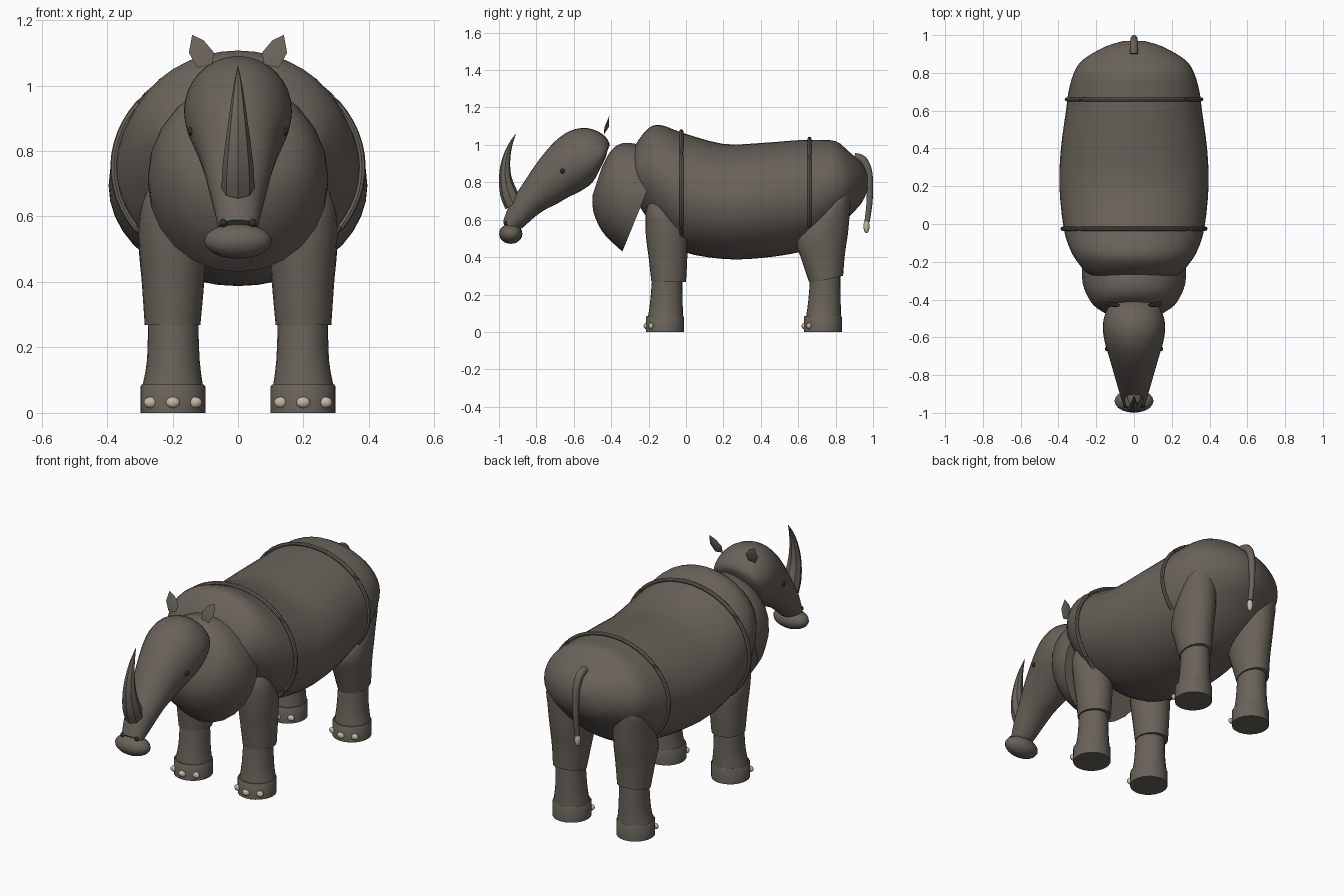
import bpy, bmesh, math
from mathutils import Vector

cube = bpy.data.objects.get("Cube")
if cube:
    bpy.data.objects.remove(cube, do_unlink=True)


def material(name, rgb):
    m = bpy.data.materials.new(name)
    m.use_nodes = True
    m.diffuse_color = (*rgb, 1)
    m.node_tree.nodes["Principled BSDF"].inputs["Base Color"].default_value = (*rgb, 1)
    return m


HIDE = material("grey brown hide", (0.14, 0.122, 0.102))
NAIL = material("pale horn", (0.55, 0.48, 0.37))
DARK = material("dark eye", (0.03, 0.026, 0.022))


def finish(name, bm, mat, angle=40):
    bmesh.ops.recalc_face_normals(bm, faces=bm.faces)
    me = bpy.data.meshes.new(name)
    bm.to_mesh(me)
    bm.free()
    ob = bpy.data.objects.new(name, me)
    bpy.context.collection.objects.link(ob)
    me.materials.append(mat)
    bpy.ops.object.select_all(action="DESELECT")
    ob.select_set(True)
    bpy.context.view_layer.objects.active = ob
    bpy.ops.object.shade_smooth_by_angle(angle=math.radians(angle))
    return ob


def spline(rows, steps):
    """Smooth curve through rows of numbers."""
    rows = [Vector(r) for r in rows]
    out = []
    for i in range(len(rows) - 1):
        a, b = rows[max(i - 1, 0)], rows[i]
        c, d = rows[i + 1], rows[min(i + 2, len(rows) - 1)]
        for k in range(steps):
            t = k / steps
            out.append(b + (c - a) * (t / 2) + (a * 2 - b * 5 + c * 4 - d) * (t * t / 2)
                       + (b * 3 - a - c * 3 + d) * (t ** 3 / 2))
    return out + [rows[-1]]


def skin(name, rings, mat=HIDE, angle=40):
    """Join rings of points into a capped tube."""
    bm = bmesh.new()
    loops = [[bm.verts.new(p) for p in ring] for ring in rings]
    n = len(loops[0])
    for a, b in zip(loops, loops[1:]):
        for i in range(n):
            j = (i + 1) % n
            bm.faces.new((a[i], a[j], b[j], b[i]))
    bm.faces.new(loops[0])
    bm.faces.new(loops[-1])
    return finish(name, bm, mat, angle)


def ellipse(mid, u, v, n):
    return [mid + u * math.cos(math.tau * i / n) + v * math.sin(math.tau * i / n)
            for i in range(n)]


def section(row, n=32):
    """Ring from upper y, z, lower y, z and half width."""
    y0, z0, y1, z1, w = row
    a, b = Vector((0, y0, z0)), Vector((0, y1, z1))
    return ellipse((a + b) / 2, Vector((w, 0, 0)), (a - b) / 2, n)


def loft(name, rows, n=32, steps=3, angle=40):
    return skin(name, [section(r, n) for r in spline(rows, steps)], angle=angle)


def ball(name, pos, size, mat=HIDE):
    bm = bmesh.new()
    bmesh.ops.create_uvsphere(bm, u_segments=20, v_segments=12, radius=1)
    bmesh.ops.scale(bm, vec=size, verts=bm.verts)
    bmesh.ops.translate(bm, vec=pos, verts=bm.verts)
    return finish(name, bm, mat)


def tube(name, path, radii, n=10):
    """Round tube along a list of points."""
    rings = []
    for i, p in enumerate(path):
        d = (path[min(i + 1, len(path) - 1)] - path[max(i - 1, 0)]).normalized()
        side = d.cross(Vector((1, 0, 0)) if abs(d.x) < 0.7 else Vector((0, 1, 0))).normalized()
        rings.append(ellipse(p, side * radii[i], d.cross(side) * radii[i], n))
    return skin(name, rings)


# Barrel body: y, top, bottom, half width
body = [(-0.29, 0.93, 0.80, 0.1), (-0.27, 1.0, 0.71, 0.23), (-0.2, 1.09, 0.6, 0.3),
        (-0.13, 1.105, 0.52, 0.34), (-0.02, 1.065, 0.43, 0.373), (0.2, 1.005, 0.39, 0.395),
        (0.4, 1.01, 0.395, 0.387), (0.6, 1.025, 0.425, 0.36), (0.7, 1.025, 0.465, 0.347),
        (0.8, 1.02, 0.54, 0.318), (0.87, 0.965, 0.615, 0.27), (0.94, 0.9, 0.69, 0.15),
        (0.97, 0.84, 0.76, 0.05)]
loft("body", [(y, t, y, b, w) for y, t, b, w in body], n=40)

# Neck collar
loft("neck", [(-0.12, 0.97, -0.34, 0.43, 0.275), (-0.24, 1.0, -0.385, 0.47, 0.272),
              (-0.335, 1.01, -0.45, 0.54, 0.24), (-0.40, 0.97, -0.495, 0.64, 0.18),
              (-0.45, 0.88, -0.5, 0.73, 0.08)], n=24)

# Head from nape to muzzle
loft("head", [(-0.42, 0.97, -0.43, 0.93, 0.03), (-0.41, 1.01, -0.46, 0.87, 0.12),
              (-0.45, 1.06, -0.5, 0.8, 0.152), (-0.53, 1.09, -0.56, 0.755, 0.165),
              (-0.62, 1.075, -0.63, 0.72, 0.155), (-0.71, 1.01, -0.69, 0.685, 0.133),
              (-0.8, 0.9, -0.76, 0.65, 0.11), (-0.88, 0.78, -0.82, 0.605, 0.09),
              (-0.94, 0.69, -0.87, 0.56, 0.073), (-0.978, 0.59, -0.91, 0.54, 0.06)])
ball("lip", (0, -0.937, 0.525), (0.103, 0.062, 0.054))

# Horn with a front keel
loft("horn", [(-0.965, 0.655, -0.88, 0.715, 0.05), (-0.993, 0.73, -0.905, 0.76, 0.048),
              (-1.0, 0.83, -0.933, 0.83, 0.038), (-0.985, 0.92, -0.94, 0.91, 0.026),
              (-0.952, 1.0, -0.93, 0.99, 0.014), (-0.91, 1.06, -0.909, 1.059, 0.001)],
     n=8, steps=3, angle=30)


def ear(name, side):
    outline = [(0.15, 1.1), (0.14, 1.155), (0.105, 1.138), (0.073, 1.1), (0.08, 1.062), (0.125, 1.055)]
    bm = bmesh.new()
    lean = lambda z: -0.44 + (z - 1.055) * 0.3
    rim = [bm.verts.new((side * x, lean(z), z)) for x, z in outline]
    for depth in (-0.008, 0.015):
        mid = bm.verts.new((side * 0.11, lean(1.095) + depth, 1.095))
        for i in range(6):
            bm.faces.new((rim[i], rim[(i + 1) % 6], mid))
    finish(name, bm, HIDE, 50)


# Legs: z, rear-to-front y extents, inner and outer x
def leg_part(name, rows, side, y, steps=3):
    rings = []
    for z, y0, y1, x0, x1, tilt in spline(rows, steps):
        mid = Vector((side * (x0 + x1) / 2, y + (y0 + y1) / 2, z))
        rings.append(ellipse(mid, Vector(((x1 - x0) / 2, 0, 0)),
                             Vector((0, (y1 - y0) / 2, tilt)), 24))
    skin(name, rings)


FRONT_UPPER = [(0.268, -0.07, 0.115, 0.115, 0.285, 0), (0.4, -0.085, 0.122, 0.103, 0.294, 0),
               (0.52, -0.1, 0.12, 0.095, 0.303, 0), (0.61, -0.1, 0.08, 0.1, 0.3, -0.03),
               (0.67, -0.08, 0.03, 0.12, 0.28, -0.03)]
HIND_UPPER = [(0.28, -0.07, 0.11, 0.115, 0.285, 0.02), (0.4, -0.11, 0.12, 0.103, 0.294, 0.02),
              (0.5, -0.138, 0.135, 0.095, 0.303, 0.02), (0.6, -0.09, 0.145, 0.1, 0.303, 0.03),
              (0.7, 0.0, 0.15, 0.11, 0.295, 0.03), (0.755, 0.06, 0.145, 0.15, 0.26, 0.01)]
LOWER = [(0.07, -0.09, 0.1, 0.105, 0.295, 0), (0.16, -0.077, 0.097, 0.117, 0.278, 0),
         (0.3, -0.065, 0.095, 0.122, 0.275, 0)]
FOOT = [(0, -0.1, 0.103, 0.1, 0.298, 0), (0.08, -0.1, 0.103, 0.1, 0.298, 0),
        (0.086, -0.095, 0.1, 0.104, 0.294, 0)]

for label, side in (("left", 1), ("right", -1)):
    ear(label + "_ear", side)
    ball(label + "_eye", (side * 0.142, -0.66, 0.86), (0.012, 0.013, 0.013), DARK)
    ball(label + "_nostril", (side * 0.045, -0.965, 0.58), (0.012, 0.01, 0.012), DARK)
    for place, y, upper in (("front", -0.115, FRONT_UPPER), ("hind", 0.73, HIND_UPPER)):
        tag = label + "_" + place
        leg_part(tag + "_upper_leg", upper, side, y)
        leg_part(tag + "_lower_leg", LOWER, side, y)
        leg_part(tag + "_foot", FOOT, side, y, 1)
        for k in (-1, 0, 1):
            ball(f"{tag}_nail_{k + 2}", (side * 0.199 + k * 0.068, y - 0.098 + abs(k) * 0.026, 0.032),
                 (0.021, 0.014, 0.017), NAIL)

# Raised skin folds over the back
for name, y, top, bottom, w, low in (("shoulder_fold", -0.025, 1.067, 0.432, 0.375, 0.5),
                                     ("hip_fold", 0.66, 1.027, 0.45, 0.352, 0.57)):
    mid, rz = (top + bottom) / 2, (top - bottom) / 2
    start = math.asin((low - mid) / rz)
    path = []
    for i in range(49):
        a = start + (math.pi - 2 * start) * i / 48
        path.append(Vector(((w + 0.004) * math.cos(a), y, mid + (rz + 0.006) * math.sin(a))))
    tube(name, path, [0.011] * len(path), 8)

# Tail with a pale tip
tail = spline([(0, 0.9, 0.935, 0.022), (0, 0.945, 0.92, 0.022), (0, 0.975, 0.86, 0.02),
               (0, 0.982, 0.77, 0.018), (0, 0.98, 0.68, 0.016), (0, 0.968, 0.59, 0.014)], 4)
tube("tail", [Vector(p[:3]) for p in tail], [p[3] for p in tail])
ball("tail_tip", (0, 0.965, 0.565), (0.016, 0.016, 0.037), NAIL)
